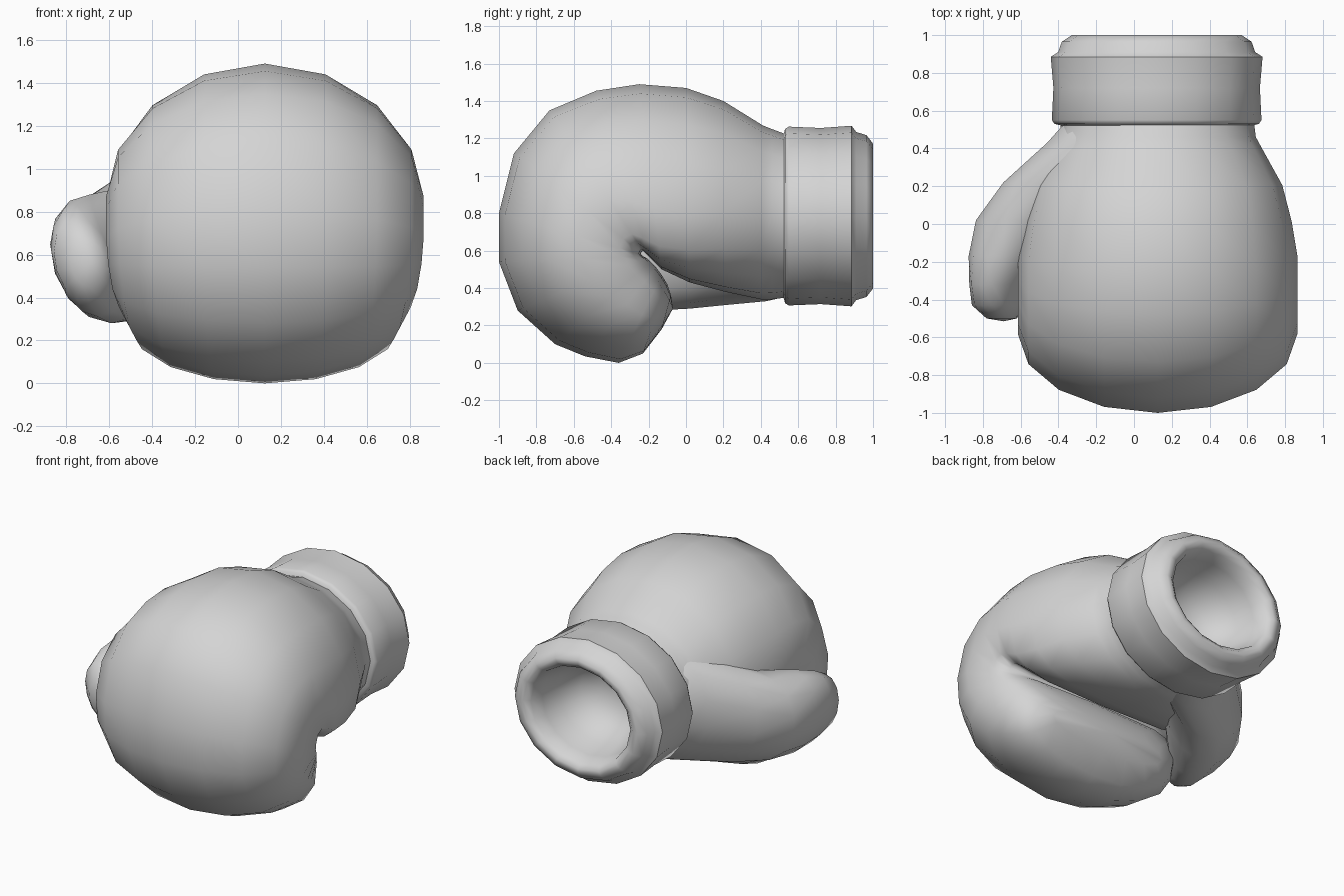
import bpy
import bmesh
from math import sin, cos, pi, radians, copysign
from mathutils import Vector

if "Cube" in bpy.data.objects:
    bpy.data.objects.remove(bpy.data.objects["Cube"], do_unlink=True)

# One plain grey for the whole model
grey = bpy.data.materials.new("plain_grey")
grey.use_nodes = True
GREY = (0.66, 0.66, 0.66, 1.0)
grey.diffuse_color = GREY
grey.node_tree.nodes["Principled BSDF"].inputs["Base Color"].default_value = GREY


def section(centre, side, up, down, sides, power=1.0):
    """Egg-shaped ring: round upper half, lower half squared off by power < 1."""
    points = []
    for i in range(sides):
        s, c = sin(2 * pi * i / sides), cos(2 * pi * i / sides)
        if c < -0.01:
            s, c = copysign(abs(s) ** power, s), -abs(c) ** power
        points.append(centre + side * s + (up * c if c > 0 else down * -c))
    return points


def loft(name, rings, angle, tip):
    """Skin a list of rings, closing the last one on a tip point."""
    bm = bmesh.new()
    loops = [[bm.verts.new(p) for p in ring] for ring in rings]
    n = len(loops[0])
    for a, b in zip(loops, loops[1:]):
        for i in range(n):
            j = (i + 1) % n
            bm.faces.new((a[i], a[j], b[j], b[i]))
    end = bm.verts.new(tip)
    for i in range(n):
        bm.faces.new((loops[-1][i], loops[-1][(i + 1) % n], end))
    bmesh.ops.recalc_face_normals(bm, faces=bm.faces)
    mesh = bpy.data.meshes.new(name)
    bm.to_mesh(mesh)
    bm.free()
    mesh.materials.append(grey)
    obj = bpy.data.objects.new(name, mesh)
    bpy.context.collection.objects.link(obj)
    bpy.ops.object.select_all(action='DESELECT')
    obj.select_set(True)
    bpy.context.view_layer.objects.active = obj
    bpy.ops.object.shade_smooth_by_angle(angle=radians(angle))


# Padded hand: sections fan around the palm crease and curl under
# (inner y, inner z, outer y, outer z, half width, widest point, inner power)
hand = [
    (0.54, 0.35, 0.54, 1.22, 0.51, 0.5, 1.0),
    (0.46, 0.34, 0.46, 1.25, 0.52, 0.5, 1.0),
    (0.40, 0.34, 0.41, 1.27, 0.55, 0.48, 0.95),
    (0.21, 0.38, 0.20, 1.40, 0.66, 0.42, 0.8),
    (0.02, 0.43, 0.00, 1.47, 0.71, 0.36, 0.65),
    (-0.13, 0.50, -0.25, 1.49, 0.74, 0.33, 0.5),
    (-0.20, 0.57, -0.48, 1.455, 0.74, 0.33, 0.42),
    (-0.23, 0.60, -0.73, 1.35, 0.74, 0.36, 0.42),
    (-0.24, 0.59, -0.92, 1.12, 0.74, 0.42, 0.42),
    (-0.24, 0.58, -1.00, 0.80, 0.74, 0.45, 0.42),
    (-0.23, 0.57, -1.00, 0.54, 0.73, 0.45, 0.42),
    (-0.21, 0.56, -0.90, 0.28, 0.71, 0.43, 0.42),
    (-0.19, 0.54, -0.70, 0.10, 0.68, 0.42, 0.45),
    (-0.16, 0.51, -0.54, 0.035, 0.65, 0.42, 0.5),
    (-0.13, 0.47, -0.36, 0.00, 0.62, 0.45, 0.55),
    (-0.10, 0.42, -0.23, 0.05, 0.56, 0.5, 0.7),
    (-0.08, 0.36, -0.13, 0.18, 0.44, 0.5, 1.0),
]
rings = []
for iy, iz, oy, oz, hw, widest, power in hand:
    inner, outer = Vector((0.125, iy, iz)), Vector((0.125, oy, oz))
    centre = inner.lerp(outer, widest)
    rings.append(section(centre, Vector((hw, 0, 0)), outer - centre, inner - centre, 16, power))
loft("padded_hand", rings, 75, (0.125, -0.07, 0.29))

# Thumb: broad base growing out of the wrist, leaning inward below, tapered tip
# (centre x, y, z, half width, half height, lean)
thumb = [
    (0.04, 0.52, 0.75, 0.43, 0.40, 0.00),
    (-0.06, 0.43, 0.74, 0.41, 0.41, 0.00),
    (-0.36, 0.22, 0.67, 0.34, 0.36, 0.00),
    (-0.53, 0.02, 0.60, 0.31, 0.31, 0.02),
    (-0.64, -0.17, 0.58, 0.23, 0.30, 0.05),
    (-0.70, -0.32, 0.57, 0.165, 0.26, 0.05),
    (-0.72, -0.43, 0.57, 0.135, 0.20, 0.03),
    (-0.70, -0.50, 0.56, 0.08, 0.11, 0.01),
]
rings = []
for x, y, z, hw, hh, lean in thumb:
    up = Vector((-lean, 0, hh))
    rings.append(section(Vector((x, y, z)), Vector((hw, 0, 0)), up, -up, 14))
loft("thumb", rings, 75, (-0.69, -0.515, 0.56))

# Cuff: sleeve, stepped lip and hollow opening as (y, scale) profile
cuff = [(0.52, 0.90), (0.53, 0.975), (0.55, 1.0), (0.72, 0.985), (0.885, 1.01),
        (0.91, 0.94), (0.965, 0.905), (1.0, 0.81), (1.0, 0.75),
        (0.97, 0.68), (0.88, 0.64), (0.75, 0.58), (0.62, 0.44), (0.56, 0.24)]
rings = []
for y, s in cuff:
    up = Vector((0, 0, 0.478 * s))
    rings.append(section(Vector((0.12, y, 0.785)), Vector((0.555 * s, 0, 0)), up, -up, 16))
loft("cuff", rings, 50, (0.12, 0.54, 0.785))
